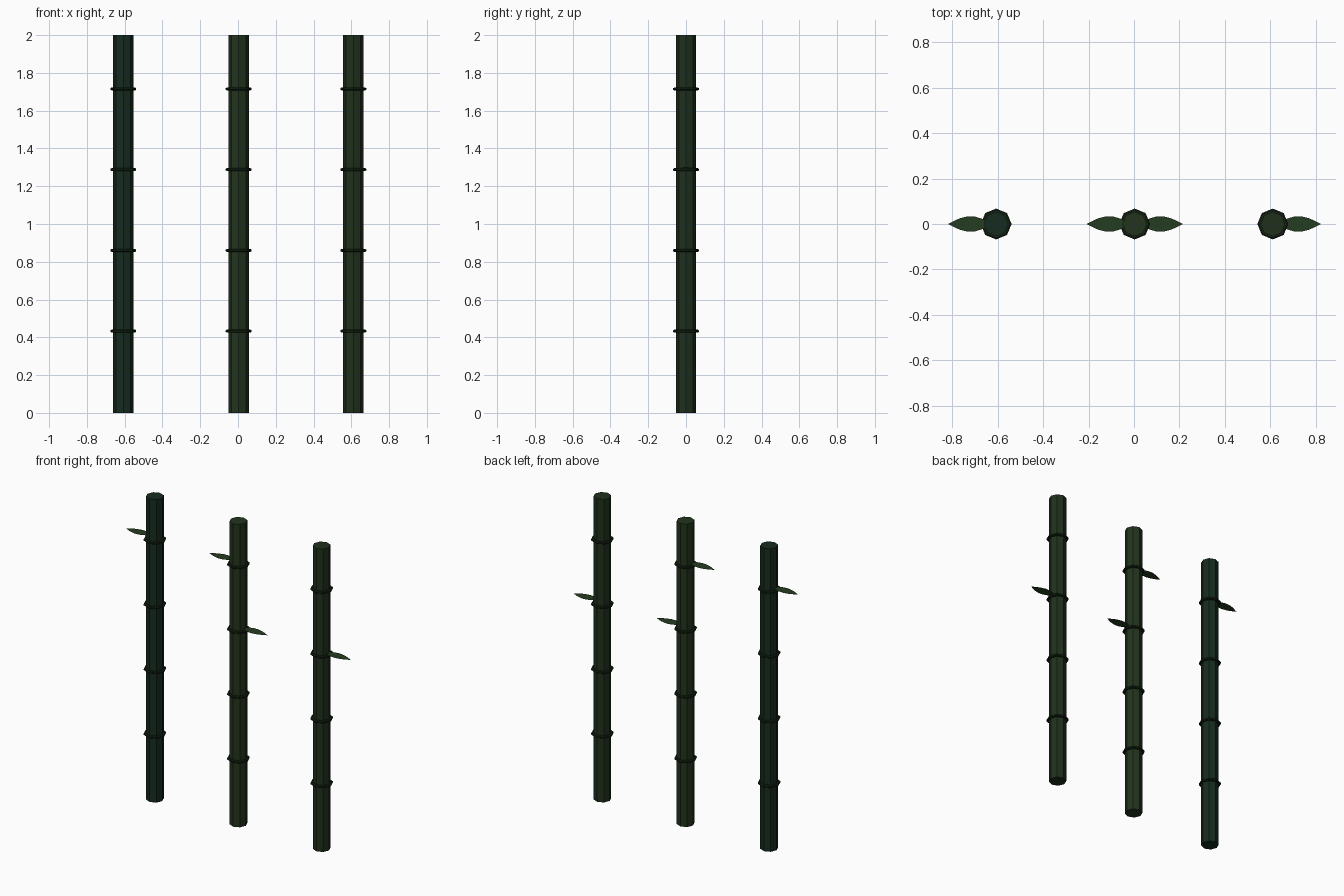
import bpy, bmesh, math

if "Cube" in bpy.data.objects:
    bpy.data.objects.remove(bpy.data.objects["Cube"])

SIDES = 8
POLE_R = 0.054
HEIGHT = 2.0
RING_Z = (0.433, 0.86, 1.288, 1.715)


def material(name, rgb):
    m = bpy.data.materials.new(name)
    m.diffuse_color = (*rgb, 1)
    m.use_nodes = True
    m.node_tree.nodes["Principled BSDF"].inputs["Base Color"].default_value = m.diffuse_color
    return m


def finish(name, bm, mat, loc):
    me = bpy.data.meshes.new(name)
    bm.to_mesh(me)
    bm.free()
    me.materials.append(mat)
    ob = bpy.data.objects.new(name, me)
    ob.location = loc
    bpy.context.collection.objects.link(ob)
    return ob


def pole(name, x, mat):
    bm = bmesh.new()
    bmesh.ops.create_cone(bm, cap_ends=True, segments=SIDES,
                          radius1=POLE_R, radius2=POLE_R, depth=HEIGHT)
    finish(name, bm, mat, (x, 0, HEIGHT / 2))


def ring(name, x, z, mat):
    # closed diamond-like section swept round the pole
    section = [(0.050, -0.008), (0.062, -0.008), (0.068, -0.004),
               (0.068, 0.004), (0.062, 0.008), (0.050, 0.008)]
    bm = bmesh.new()
    loops = []
    for i in range(SIDES):
        a = 2 * math.pi * i / SIDES
        loops.append([bm.verts.new((r * math.cos(a), r * math.sin(a), h))
                      for r, h in section])
    n = len(section)
    for i in range(SIDES):
        p, q = loops[i], loops[(i + 1) % SIDES]
        for j in range(n):
            k = (j + 1) % n
            bm.faces.new((p[j], q[j], q[k], p[k]))
    finish(name, bm, mat, (x, 0, z))


def leaf(name, x, z, side, mat):
    # flat blade: distance from pole axis, half width
    half = [(0.04, 0.012), (0.065, 0.024), (0.095, 0.033), (0.125, 0.034),
            (0.160, 0.025), (0.185, 0.014)]
    outline = [(d, -w) for d, w in half] + [(0.212, 0)] + \
              [(d, w) for d, w in reversed(half)]
    if side < 0:
        outline = [(-d, -w) for d, w in outline]
    bm = bmesh.new()
    bm.faces.new([bm.verts.new((d, w, 0.004 - 0.02 * abs(d)))
                  for d, w in outline])
    finish(name, bm, mat, (x, 0, z))


leaf_mat = material("leaf_green", (0.018, 0.045, 0.014))
ring_mat = material("ring_green", (0.008, 0.018, 0.007))

# name, x, pole colour, leaves as (side, height)
poles = [
    ("left", -0.607, (0.008, 0.024, 0.014), [(-1, 1.73)]),
    ("middle", 0.003, (0.016, 0.034, 0.012), [(-1, 1.73), (1, 1.30)]),
    ("right", 0.611, (0.014, 0.030, 0.012), [(1, 1.30)]),
]
for label, x, rgb, leaves in poles:
    pole(f"{label}_stalk", x, material(f"{label}_stalk_green", rgb))
    for i, z in enumerate(RING_Z):
        ring(f"{label}_node_ring_{i + 1}", x, z, ring_mat)
    for i, (side, z) in enumerate(leaves):
        leaf(f"{label}_leaf_{i + 1}", x, z, side, leaf_mat)
